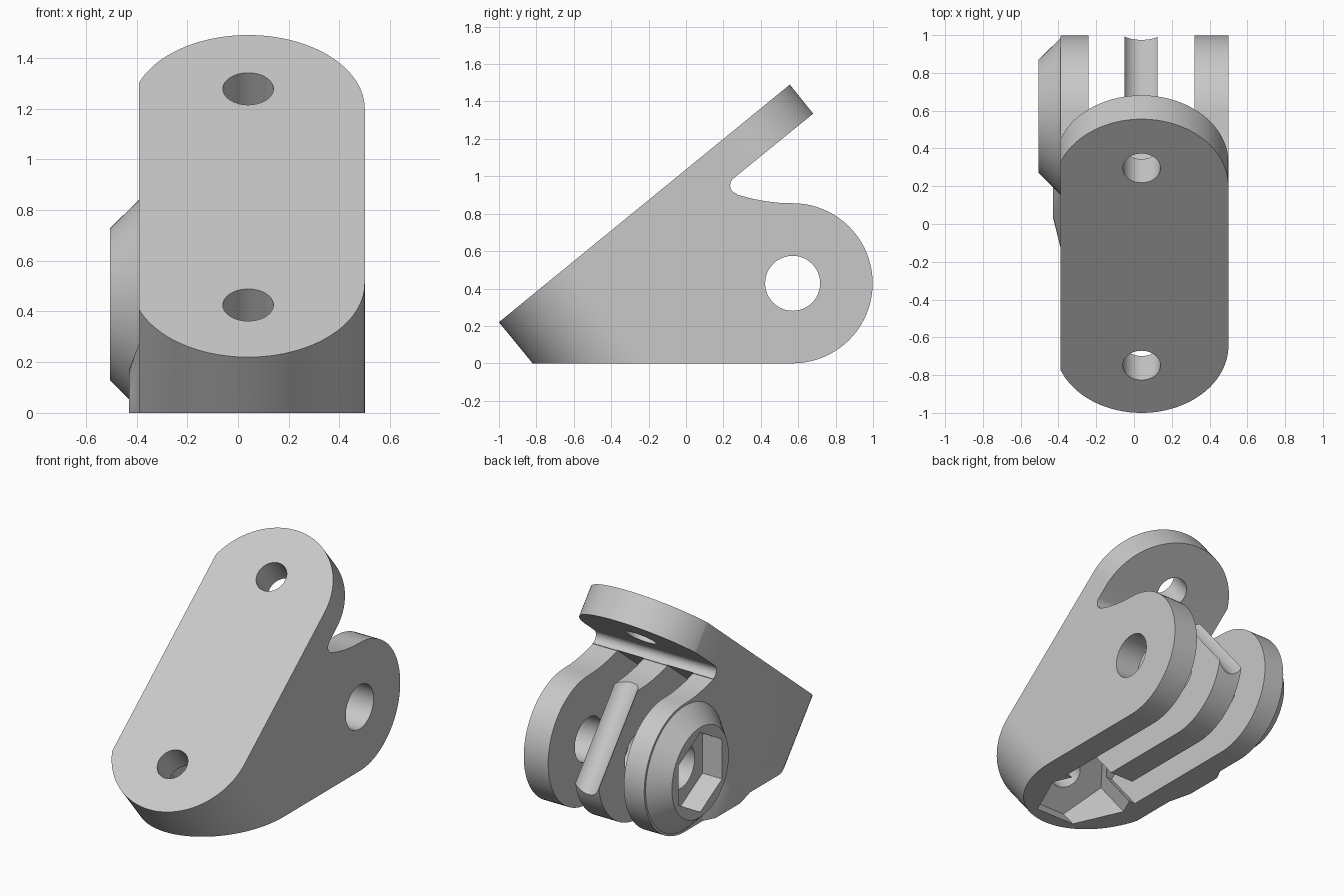
import bpy, bmesh, math
from mathutils import Matrix, Vector

cube = bpy.data.objects.get("Cube")
if cube:
    bpy.data.objects.remove(cube, do_unlink=True)

grey = bpy.data.materials.new("light_grey")
grey.use_nodes = True
colour = (0.58, 0.58, 0.58, 1)
grey.diffuse_color = colour
grey.node_tree.nodes["Principled BSDF"].inputs["Base Color"].default_value = colour

# Frames: slab (x, along the slope, outward normal) and side (y, z, x)
a = math.atan2(1.27, 1.555)
c, s = math.cos(a), math.sin(a)
SLAB = Matrix(((1, 0, 0, 0), (0, c, -s, -1), (0, s, c, 0.22), (0, 0, 0, 1)))
SIDE = Matrix(((0, 0, 1, 0), (1, 0, 0, 0), (0, 1, 0, 0), (0, 0, 0, 1)))


def arc(cx, cy, r, start, end, n):
    angles = [math.radians(start + (end - start) * i / n) for i in range(n + 1)]
    return [(cx + r * math.cos(t), cy + r * math.sin(t)) for t in angles]


def ring(cx, cy, r, n=64, start=0):
    return arc(cx, cy, r, start, start + 360, n)[:-1]


def finish(name, bm):
    bmesh.ops.recalc_face_normals(bm, faces=bm.faces)
    mesh = bpy.data.meshes.new(name)
    bm.to_mesh(mesh)
    bm.free()
    mesh.materials.append(grey)
    obj = bpy.data.objects.new(name, mesh)
    bpy.context.collection.objects.link(obj)
    return obj


def prism(name, outline, low, high, frame, top=None):
    """Extrude an outline from low to high, optionally to another outline."""
    bm = bmesh.new()
    lower = [bm.verts.new(frame @ Vector((u, v, low))) for u, v in outline]
    upper = [bm.verts.new(frame @ Vector((u, v, high))) for u, v in top or outline]
    bm.faces.new(lower)
    bm.faces.new(upper)
    for i in range(len(lower)):
        j = (i + 1) % len(lower)
        bm.faces.new((lower[i], lower[j], upper[j], upper[i]))
    return finish(name, bm)


def rect(u0, u1, v0, v1):
    return [(u0, v0), (u1, v0), (u1, v1), (u0, v1)]


def combine(target, tool, operation):
    tool.hide_render = True
    mod = target.modifiers.new("combine", "BOOLEAN")
    mod.operation, mod.solver, mod.object = operation, "EXACT", tool
    bpy.context.view_layer.objects.active = target
    bpy.ops.object.modifier_apply(modifier=mod.name)
    bpy.data.objects.remove(tool, do_unlink=True)


def cut(*args, **kw):
    combine(body, prism(*args, **kw), "DIFFERENCE")


# Side profile with sloping plate, rounded lug and filleted notch
py, pz = 0.57, 0.428
profile = [(-1, 0.22), (-0.82, 0)] + arc(py, pz, 0.428, -90, 90, 40)
profile += [(0.5, 0.858), (0.43, 0.866), (0.35, 0.881), (0.27, 0.903)]
profile += arc(0.283, 0.952, 0.047, 255, 130, 10)
profile += [(0.68, 1.335), (0.555, 1.49)]
body = prism("angled_mount", profile, -0.39, 0.5, SIDE)

# Rounded ends of the sloping plate
mid, r, length = 0.04, 0.46, 2.008
low_end = [(-0.6, r), (-0.6, -0.2), (0.7, -0.2), (0.7, r)] + arc(mid, r, r, 0, -180, 64)
high_end = [(u, length - v) for u, v in low_end]
cut("low_end_cutter", low_end, -2, 0.2, SLAB)
cut("high_end_cutter", high_end, -0.225, 0.2, SLAB)

# Tapered nut boss
combine(body, prism("nut_boss", ring(py, pz, 0.30), -0.505, -0.385, SIDE,
                    top=ring(py, pz, 0.418)), "UNION")

# Small flare beside the boss at the base
bm = bmesh.new()
for x, y, z in [(-0.43, 0.04, 0), (-0.43, 0.3, 0), (-0.43, 0.22, 0.17), (-0.43, 0.05, 0.08),
                (-0.38, -0.16, 0), (-0.38, 0.15, 0.3), (-0.38, 0.4, 0), (-0.38, 0.4, 0.2)]:
    bm.verts.new((x, y, z))
bmesh.ops.convex_hull(bm, input=bm.verts)
combine(body, finish("base_flare", bm), "UNION")

# Slots between the three lugs
for x0, x1 in ((-0.24, -0.05), (0.125, 0.32)):
    cut("slot_cutter", rect(x0, x1, 0.42, 3), -3, -0.27, SLAB)

# Screw holes, hexagonal screw pocket and tool channel in the middle lug
low_hole, high_hole = 0.325, length - 0.335
cut("pocket_cutter", ring(mid, low_hole, 0.29, 6), -2, -0.2, SLAB)
cut("low_hole_cutter", ring(mid, low_hole, 0.1, 40), -1, 0.2, SLAB)
cut("high_hole_cutter", ring(mid, high_hole, 0.1, 40), -3, 0.2, SLAB)
cut("channel_cutter", rect(mid - 0.097, mid + 0.097, high_hole, 3), -3, -0.3, SLAB)

# Pivot hole and hexagonal nut recess
cut("pivot_cutter", ring(py, pz, 0.147, 48), -1, 1, SIDE)
cut("nut_cutter", ring(py, pz, 0.265, 6, 90), -0.7, -0.36, SIDE)

# Smooth curved walls, keep crisp edges
bpy.ops.object.select_all(action="DESELECT")
body.select_set(True)
bpy.context.view_layer.objects.active = body
bpy.ops.object.shade_smooth_by_angle(angle=math.radians(25))
